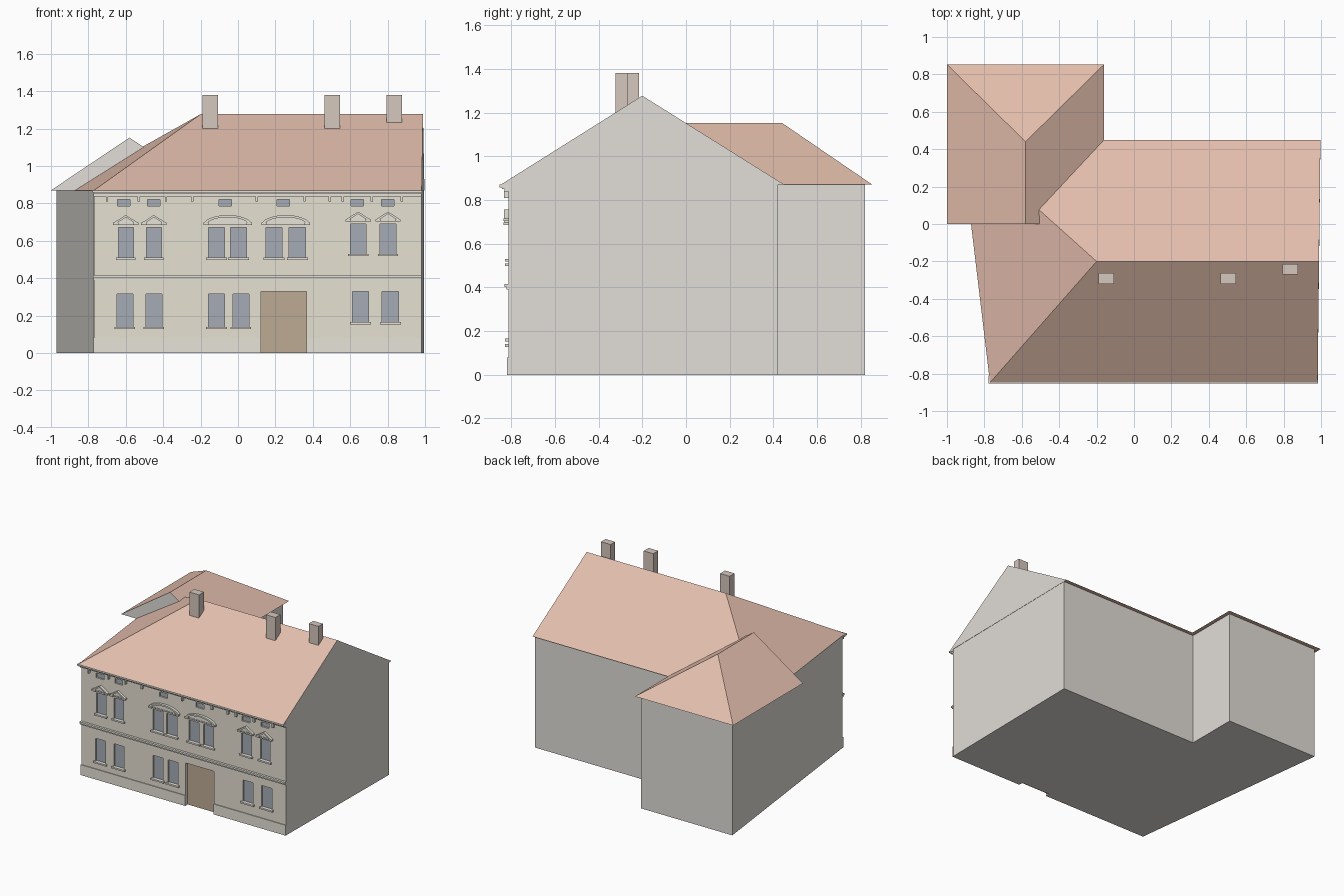
import bpy, bmesh, math
from mathutils import Vector

if "Cube" in bpy.data.objects:
    bpy.data.objects.remove(bpy.data.objects["Cube"])


def mat(name, rgb):
    m = bpy.data.materials.new(name)
    m.diffuse_color = (*rgb, 1)
    m.use_nodes = True
    m.node_tree.nodes["Principled BSDF"].inputs["Base Color"].default_value = m.diffuse_color
    return m


GREY = mat("wall_grey", (0.76, 0.73, 0.69))
CREAM = mat("facade_cream", (0.79, 0.75, 0.64))
STONE = mat("trim_stone", (0.80, 0.77, 0.70))
ROOF = mat("roof_tile", (0.76, 0.51, 0.41))
GLASS = mat("window_glass", (0.38, 0.41, 0.47))
WOOD = mat("door_wood", (0.51, 0.41, 0.30))
BRICK = mat("chimney_brick", (0.67, 0.58, 0.52))
FRONT, EAVE = -0.813, 0.87


def finish(bm, name, *mats):
    bmesh.ops.recalc_face_normals(bm, faces=bm.faces[:])
    me = bpy.data.meshes.new(name)
    bm.to_mesh(me)
    bm.free()
    for m in mats:
        me.materials.append(m)
    ob = bpy.data.objects.new(name, me)
    bpy.context.collection.objects.link(ob)
    return ob


def prism(bm, pts, offset):
    """Extrude a polygon of 3D points along offset."""
    off = Vector(offset)
    a = [bm.verts.new(p) for p in pts]
    b = [bm.verts.new(Vector(p) + off) for p in pts]
    bm.faces.new(a)
    bm.faces.new(b[::-1])
    n = len(a)
    for i in range(n):
        bm.faces.new((a[i], b[i], b[(i + 1) % n], a[(i + 1) % n]))


def box(bm, x0, x1, y0, y1, z0, z1):
    prism(bm, [(x0, y0, z0), (x1, y0, z0), (x1, y1, z0), (x0, y1, z0)], (0, 0, z1 - z0))


def boxes(name, material, items):
    bm = bmesh.new()
    for it in items:
        box(bm, *it)
    return finish(bm, name, material)


def relief(bm, xz, depth):
    prism(bm, [(x, FRONT + 0.005, z) for x, z in xz], (0, -depth - 0.005, 0))


# openings: (centre x, bottom z, width, height)
lower = [(x, 0.14, 0.085, 0.175) for x in (-0.605, -0.45, -0.115, 0.015)]
lower += [(x, 0.165, 0.088, 0.165) for x in (0.655, 0.815)]
upper = [(x, 0.51, 0.08, 0.16) for x in (-0.6, -0.45)]
upper += [(x, 0.51, 0.086, 0.16) for x in (-0.115, 0.003, 0.192, 0.317)]
upper += [(x, 0.53, 0.083, 0.16) for x in (0.642, 0.802)]
vents = [(x, 0.785, 0.067, 0.036) for x in (-0.61, -0.45, -0.067, 0.243, 0.638, 0.8)]
windows = lower + upper
D0, D1, DTOP = 0.122, 0.366, 0.33

# house walls: L-shaped footprint, cream front
bm = bmesh.new()
plan = [(-0.77, FRONT), (0.98, FRONT), (0.995, 0.42), (-0.19, 0.42), (-0.19, 0.82), (-0.97, 0.82)]
prism(bm, [(x, y, 0) for x, y in plan], (0, 0, EAVE))
for f in bm.faces:
    if all(abs(v.co.y - FRONT) < 1e-4 for v in f.verts):
        f.material_index = 1
walls = finish(bm, "house_walls", GREY, CREAM)

# recesses for windows and door
cuts = [(x - w / 2, x + w / 2, FRONT - 0.05, FRONT + 0.02, z, z + h) for x, z, w, h in windows + vents]
cuts.append((D0, D1, FRONT - 0.05, FRONT + 0.035, -0.05, DTOP))
cutter = boxes("opening_cutter", CREAM, cuts)
cutter.hide_render = True
cutter.hide_viewport = True
mod = walls.modifiers.new("openings", "BOOLEAN")
mod.object = cutter
mod.operation = "DIFFERENCE"
mod.solver = "EXACT"

# glazing, vents and door leaf
boxes("window_panes", GLASS, [(x - w / 2, x + w / 2, FRONT + 0.012, FRONT + 0.022, z, z + h)
                              for x, z, w, h in windows])
boxes("attic_vents", GLASS, [(x - w / 2, x + w / 2, FRONT + 0.012, FRONT + 0.022, z, z + h)
                             for x, z, w, h in vents])
boxes("door", WOOD, [(D0, D1, FRONT + 0.025, FRONT + 0.037, 0, DTOP)])

# sills
boxes("window_sills", STONE, [(x - w / 2 - 0.013, x + w / 2 + 0.013, FRONT - 0.015, FRONT + 0.005, z - 0.012, z)
                              for x, z, w, h in windows])

# plinth, string course, stepped cornice, brackets
boxes("plinth", STONE, [(-0.772, D0, FRONT - 0.006, FRONT + 0.003, 0, 0.08),
                        (D1, 0.981, FRONT - 0.006, FRONT + 0.003, 0, 0.08)])
boxes("string_course", STONE, [(-0.772, 0.981, FRONT - 0.008, FRONT + 0.003, 0.39, 0.402),
                               (-0.774, 0.982, FRONT - 0.018, FRONT + 0.003, 0.402, 0.416)])
boxes("cornice", STONE, [(-0.772, 0.981, FRONT - 0.017, FRONT + 0.003, 0.838, 0.85),
                         (-0.774, 0.983, FRONT - 0.03, FRONT + 0.003, 0.85, 0.858),
                         (-0.777, 0.985, FRONT - 0.041, FRONT + 0.003, 0.858, EAVE)])
boxes("cornice_brackets", STONE, [(x - 0.006, x + 0.006, FRONT - 0.02, FRONT + 0.003, 0.81, 0.84)
                                  for x in (-0.7, -0.53, -0.385, -0.245, 0.1, 0.355, 0.49, 0.56, 0.715, 0.875)])

# window hoods: raised rim, recessed panel and base ends
def hood(bm, cx, z, half, rise, segs):
    def top(h, r, base):
        out = []
        for i in range(segs + 1):
            t = -1 + 2 * i / segs
            k = 1 - abs(t) if segs == 2 else math.sqrt(max(0, 1 - t * t * 0.96)) - 0.2 * t * t
            out.append((cx + t * h, base + r * k))
        return out
    outer = top(half, rise, z + 0.01)
    inner = top(half - 0.018, rise - 0.01, z + 0.008)
    relief(bm, outer + inner[::-1], 0.02)
    relief(bm, inner, 0.008)
    for s in (-1, 1):
        a, b = sorted((cx + s * half, cx + s * (half - 0.03)))
        box(bm, a, b, FRONT - 0.022, FRONT + 0.003, z, z + 0.012)
    box(bm, cx - half, cx + half, FRONT - 0.012, FRONT + 0.003, z, z + 0.009)


bm = bmesh.new()
for x, z in ((-0.6, 0.685), (-0.45, 0.685), (0.642, 0.703), (0.802, 0.703)):
    hood(bm, x, z, 0.068, 0.043, 2)
finish(bm, "triangular_pediments", STONE)
bm = bmesh.new()
for x in (-0.055, 0.255):
    hood(bm, x, 0.685, 0.13, 0.043, 14)
finish(bm, "arched_pediments", STONE)


# roofs: closed solids, gable faces in wall grey
def roof(name, verts, faces, grey):
    bm = bmesh.new()
    vs = [bm.verts.new(v) for v in verts]
    for i, f in enumerate(faces):
        bm.faces.new([vs[k] for k in f]).material_index = int(i in grey)
    finish(bm, name, ROOF, GREY)


roof("main_roof",
     [(-0.77, -0.848, EAVE), (0.982, -0.848, EAVE), (0.997, 0.45, EAVE), (-0.925, 0.45, EAVE),
      (-0.2, -0.2, 1.277), (0.989, -0.2, 1.277)],
     [(0, 1, 5, 4), (2, 3, 4, 5), (3, 0, 4), (1, 2, 5), (0, 3, 2, 1)], {3})
roof("wing_roof",
     [(-1, 0, EAVE), (-0.16, 0, EAVE), (-0.16, 0.853, EAVE), (-1, 0.853, EAVE),
      (-0.58, 0, 1.152), (-0.58, 0.44, 1.152)],
     [(0, 4, 5, 3), (1, 2, 5, 4), (2, 3, 5), (0, 1, 4), (0, 3, 2, 1)], {3})

# chimneys
boxes("chimneys", BRICK, [(-0.19, -0.108, -0.322, -0.262, 1.19, 1.38),
                          (0.463, 0.545, -0.322, -0.262, 1.19, 1.38),
                          (0.795, 0.877, -0.27, -0.215, 1.22, 1.38)])
